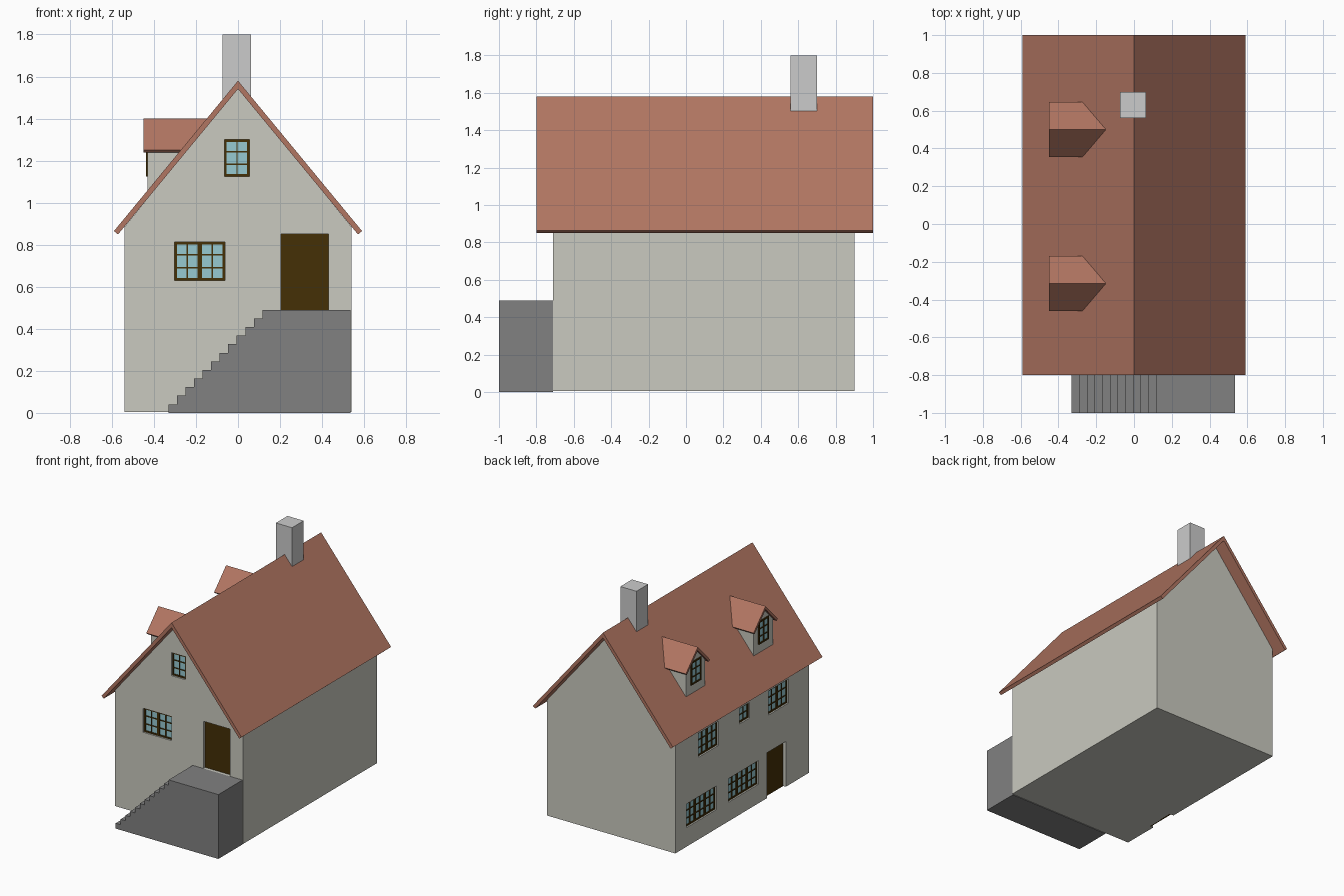
import bpy, bmesh
from mathutils import Matrix, Vector

if "Cube" in bpy.data.objects:
    bpy.data.objects.remove(bpy.data.objects["Cube"])


def material(name, r, g, b):
    m = bpy.data.materials.new(name)
    lin = [(c / 255) ** 2.2 for c in (r, g, b)]
    m.diffuse_color = (*lin, 1)
    m.use_nodes = True
    m.node_tree.nodes["Principled BSDF"].inputs["Base Color"].default_value = m.diffuse_color
    return m


PLASTER = material("plaster", 200, 200, 190)
TILE = material("roof_tile", 176, 117, 98)
WOOD = material("dark_wood", 70, 51, 15)
GLASS = material("glass", 150, 200, 208)
STONE = material("stone", 128, 128, 128)


def finish(name, bm, mat=None):
    bmesh.ops.recalc_face_normals(bm, faces=bm.faces[:])
    me = bpy.data.meshes.new(name)
    bm.to_mesh(me)
    bm.free()
    ob = bpy.data.objects.new(name, me)
    bpy.context.collection.objects.link(ob)
    if mat:
        me.materials.append(mat)
    return ob


def boxes(name, spans, mat=None):
    """One object from boxes given as (low corner, high corner)."""
    bm = bmesh.new()
    for lo, hi in spans:
        lo, hi = Vector(lo), Vector(hi)
        size = [abs(s) for s in hi - lo]
        bmesh.ops.create_cube(bm, size=1, matrix=Matrix.Translation((lo + hi) / 2)
                              @ Matrix.Diagonal((*size, 1)))
    return finish(name, bm, mat)


def prism(name, profile, start, end, axis, mat=None):
    """Extrude a (side, z) profile along the x or y axis."""
    bm = bmesh.new()
    def at(s, z, t):
        return (s, t, z) if axis == "y" else (t, s, z)
    face = bm.faces.new([bm.verts.new(at(s, z, start)) for s, z in profile])
    new = bmesh.ops.extrude_face_region(bm, geom=[face])["geom"]
    move = (0, end - start, 0) if axis == "y" else (end - start, 0, 0)
    bmesh.ops.translate(bm, vec=move,
                        verts=[v for v in new if isinstance(v, bmesh.types.BMVert)])
    return finish(name, bm, mat)


def chevron(half, eave, peak, thick, mid=0):
    """Profile of a two-sided roof slab."""
    d = Vector((half, eave - peak)).normalized()
    ix, iz = half + d.y * thick, eave - d.x * thick
    pts = [(0, peak), (half, eave), (ix, iz), (0, peak - thick / d.x), (-ix, iz), (-half, eave)]
    return [(mid + s, z) for s, z in pts]


# Wall coordinates: u along the wall, d outward, z up
def front(u, d, z):
    return (u, -0.71 - d, z)


def left(u, d, z):
    return (-0.54 - d, u, z)


def dormer_face(u, d, z):
    return (-0.43 - d, u, z)


def window(name, place, u0, z0, z1, sashes=1, rows=3, d=-0.012):
    """Row of two-column sashes: wooden bars over a glass pane."""
    w, edge, thin = 0.12, 0.011, 0.006
    u1 = u0 + w * sashes
    bars = []
    def bar(a, b, c, e):
        bars.append((place(a, d - 0.012, c), place(b, d, e)))
    for i in range(sashes):
        a, b = u0 + i * w, u0 + (i + 1) * w
        bar(a, a + edge, z0, z1)
        bar(b - edge, b, z0, z1)
        bar((a + b - thin) / 2, (a + b + thin) / 2, z0 + edge, z1 - edge)
    bar(u0, u1, z0, z0 + edge)
    bar(u0, u1, z1 - edge, z1)
    for r in range(1, rows):
        z = z0 + (z1 - z0) * r / rows
        bar(u0 + edge, u1 - edge, z - thin / 2, z + thin / 2)
    boxes(name + "_frame", bars, WOOD)
    boxes(name + "_glass", [(place(u0 + 0.003, d - 0.014, z0 + 0.003),
                             place(u1 - 0.003, d - 0.006, z1 - 0.003))], GLASS)


# House body with recessed openings
walls = prism("walls", [(-0.54, 0.005), (0.54, 0.005), (0.54, 0.885), (0, 1.545), (-0.54, 0.885)],
              -0.71, 0.90, "y", PLASTER)
windows = [  # name, wall, u0, z0, z1, sashes, rows
    ("front_double_window", front, -0.302, 0.63, 0.813, 2, 3),
    ("front_gable_window", front, -0.065, 1.125, 1.30, 1, 3),
    ("side_lower_window_a", left, 0.405, 0.15, 0.33, 3, 3),
    ("side_lower_window_b", left, -0.10, 0.15, 0.33, 3, 3),
    ("side_upper_window_a", left, 0.38, 0.63, 0.813, 2, 3),
    ("side_upper_window_b", left, -0.46, 0.63, 0.813, 2, 3),
    ("side_small_window", left, 0.005, 0.695, 0.813, 1, 2),
]
doors = [("front_door", front, 0.205, 0.43, 0.49, 0.85),
         ("side_door", left, -0.43, -0.205, 0.005, 0.35)]
holes = [(p(u, -0.025, z0), p(u + 0.12 * n, 0.05, z1)) for _, p, u, z0, z1, n, _ in windows]
holes += [(p(a, -0.03, z0 if z0 > 0.1 else -0.05), p(b, 0.05, z1)) for _, p, a, b, z0, z1 in doors]
cutter = boxes("opening_cutter", holes)
cutter.hide_render = True
mod = walls.modifiers.new("openings", "BOOLEAN")
mod.operation, mod.solver, mod.object = "DIFFERENCE", "EXACT", cutter
bpy.context.view_layer.objects.active = walls
bpy.ops.object.modifier_apply(modifier=mod.name)
bpy.data.objects.remove(cutter)

# Windows and doors
for args in windows:
    window(*args)
for name, p, a, b, z0, z1 in doors:
    boxes(name, [(p(a, -0.035, z0), p(b, -0.022, z1))], WOOD)

# Main roof and chimney
prism("main_roof", chevron(0.59, 0.865, 1.58, 0.025), -0.80, 1.0, "y", TILE)
boxes("chimney", [((-0.073, 0.56, 1.45), (0.063, 0.70, 1.80))])

# Dormers on the left slope
for tag, y in (("back", 0.50), ("front", -0.315)):
    prism(f"{tag}_dormer_walls", [(y - 0.115, 1.04), (y + 0.115, 1.04), (y + 0.115, 1.256),
                                  (y, 1.375), (y - 0.115, 1.256)], -0.43, -0.2, "x", PLASTER)
    prism(f"{tag}_dormer_roof", chevron(0.145, 1.25, 1.40, 0.018, y), -0.45, -0.15, "x", TILE)
    window(f"{tag}_dormer_window", dormer_face, y - 0.06, 1.125, 1.30, d=0.008)

# Stone stairs with landing
n, rise, run = 12, 0.49 / 12, 0.0405
steps = [(-0.33, 0)]
for i in range(n):
    x = -0.33 + i * run
    steps += [(x, (i + 1) * rise), (x + run if i < n - 1 else 0.535, (i + 1) * rise)]
prism("stairs", steps + [(0.535, 0)], -1.0, -0.71, "y", STONE)
